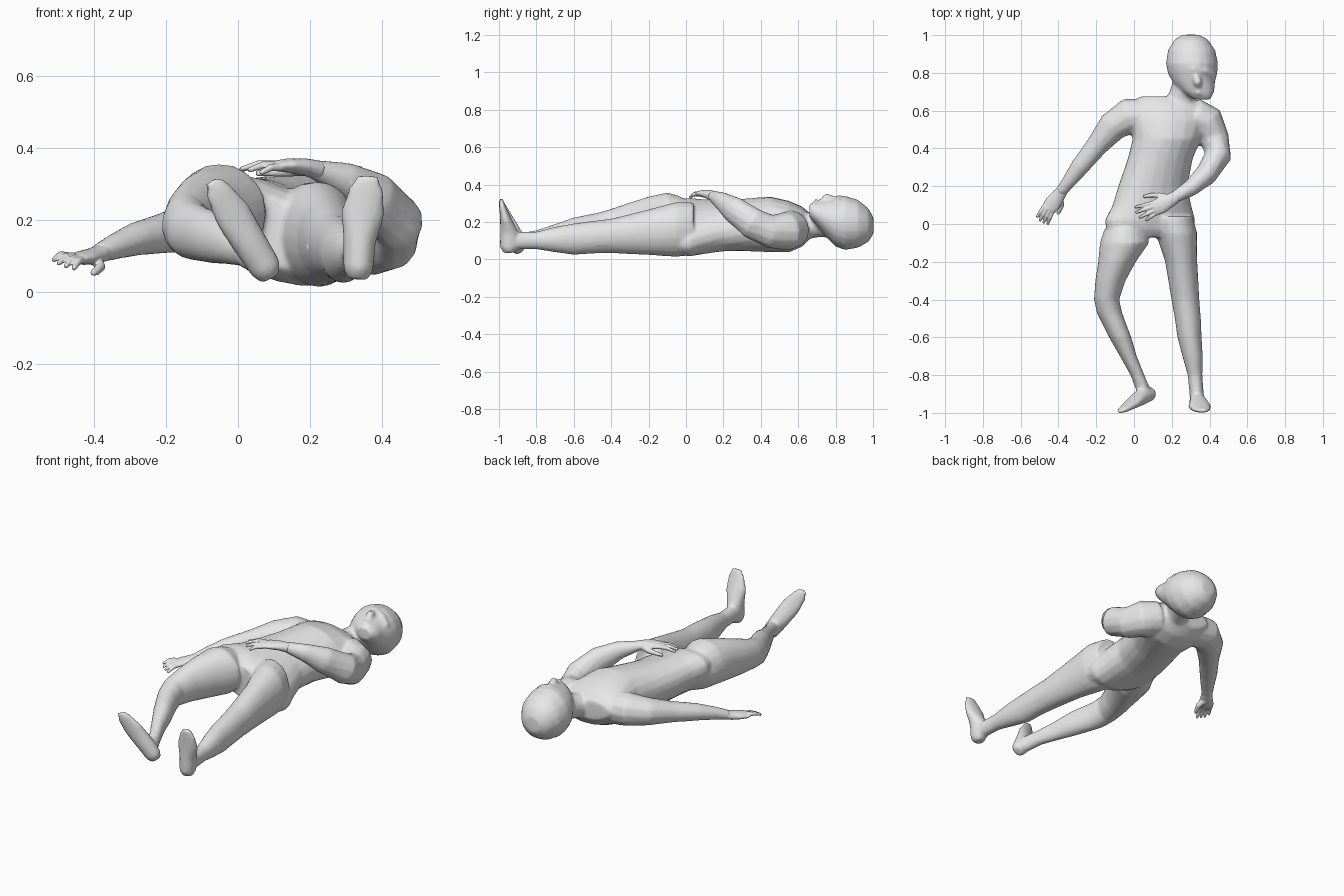
import bpy, bmesh, math
from mathutils import Vector

skin = bpy.data.materials.new("plain_grey")
skin.diffuse_color = (0.8, 0.8, 0.8, 1)


def loft(bm, rings, n=16):
    """Closed skin over elliptical rings given as (centre, half axis u, half axis v)."""
    loops = []
    for c, u, v in rings:
        loops.append([bm.verts.new(c + u * math.cos(2 * math.pi * i / n) + v * math.sin(2 * math.pi * i / n))
                      for i in range(n)])
    for a, b in zip(loops, loops[1:]):
        for i in range(n):
            j = (i + 1) % n
            bm.faces.new((a[i], a[j], b[j], b[i]))
    bm.faces.new(loops[0][::-1])
    bm.faces.new(loops[-1])


def slices(bm, rows):
    """Loft through upright slices: y, x, z, half width, half depth, roll in degrees."""
    rings = []
    for y, x, z, rx, rz, *roll in rows:
        r = math.radians(roll[0] if roll else 0)
        rings.append((Vector((x, y, z)), Vector((math.cos(r), 0, -math.sin(r))) * rx,
                      Vector((math.sin(r), 0, math.cos(r))) * rz))
    loft(bm, rings, 20)


def tube(bm, rows, up=(0, 0, 1), n=12):
    """Loft square to a path: x, y, z, half width, optional half thickness."""
    pts = [Vector(r[:3]) for r in rows]
    rings = []
    for i, r in enumerate(rows):
        t = (pts[min(i + 1, len(pts) - 1)] - pts[max(i - 1, 0)]).normalized()
        side = t.cross(Vector(up)).normalized()
        rings.append((pts[i], side * r[3], side.cross(t) * r[-1]))
    loft(bm, rings, n)


def finish(name, bm, voxel, smooth, ratio):
    """Fuse the overlapping lofts into one smooth surface."""
    bmesh.ops.recalc_face_normals(bm, faces=bm.faces)
    me = bpy.data.meshes.new(name)
    bm.to_mesh(me)
    bm.free()
    for p in me.polygons:
        p.use_smooth = True
    me.materials.append(skin)
    ob = bpy.data.objects.new(name, me)
    bpy.context.collection.objects.link(ob)
    m = ob.modifiers.new("fuse", 'REMESH')
    m.mode, m.voxel_size, m.use_smooth_shade = 'VOXEL', voxel, True
    m = ob.modifiers.new("soften", 'SMOOTH')
    m.factor, m.iterations = 0.5, smooth
    m = ob.modifiers.new("thin", 'DECIMATE')
    m.ratio = ratio


body = bmesh.new()
# torso, rolled a little onto one side
slices(body, [(-.07, .085, .172, .2, .09, 25), (-.03, .085, .172, .25, .115, 25), (.02, .085, .172, .258, .126, 25),
              (.1, .095, .175, .22, .128, 23), (.2, .10, .18, .19, .13, 20), (.35, .14, .185, .175, .14, 15),
              (.45, .175, .187, .185, .147, 12), (.55, .19, .175, .215, .135, 10),
              (.62, .185, .175, .205, .105, 8), (.675, .16, .18, .13, .055, 8)])
# neck
slices(body, [(.58, .23, .17, .11, .09), (.66, .245, .18, .073, .07), (.72, .265, .19, .07, .07), (.8, .3, .19, .08, .08)])
# head and jaw
slices(body, [(1.002, .30, .18, .045, .045), (.975, .303, .183, .09, .09), (.92, .305, .19, .125, .128),
              (.85, .307, .195, .138, .145), (.80, .31, .20, .131, .132), (.75, .317, .22, .112, .1),
              (.70, .34, .245, .085, .066), (.66, .36, .26, .045, .036)])
# brow, nose, lips
tube(body, [(.215, .80, .265, .015), (.26, .815, .305, .02), (.32, .82, .325, .02), (.375, .81, .305, .02), (.42, .79, .265, .015)])
tube(body, [(.322, .81, .318, .012), (.33, .775, .328, .018), (.338, .75, .332, .022), (.341, .737, .318, .018)])
for y in (.718, .694):
    tube(body, [(.308, y + .004, .296, .008), (.342, y, .312, .011), (.376, y - .006, .296, .008)])

# bent leg
slices(body, [(.03, -.04, .205, .08, .1), (-.04, -.05, .215, .112, .125), (-.1, -.05, .222, .13, .135),
              (-.2, -.09, .213, .1, .123), (-.3, -.125, .2, .08, .104), (-.4, -.145, .185, .067, .085),
              (-.47, -.13, .17, .067, .08), (-.6, -.073, .152, .059, .072), (-.7, -.03, .133, .045, .056),
              (-.8, .018, .113, .037, .043), (-.86, .042, .1, .038, .045), (-.905, .06, .09, .036, .045)])
tube(body, [(.09, -.892, .04, .03, .025), (.078, -.9, .065, .045, .04), (.03, -.922, .14, .05, .042),
            (-.015, -.955, .215, .054, .027), (-.055, -.982, .28, .04, .017), (-.073, -.992, .312, .022, .01)],
     up=(-.3, .95, .2))
# straight leg
slices(body, [(.04, .2, .165, .11, .14), (-.05, .225, .16, .11, .147), (-.2, .25, .145, .085, .122),
              (-.4, .272, .125, .074, .092), (-.5, .285, .118, .069, .087), (-.6, .294, .108, .064, .084),
              (-.7, .31, .106, .054, .068), (-.8, .323, .101, .039, .047), (-.88, .33, .1, .038, .047),
              (-.95, .335, .09, .038, .045)])
tube(body, [(.333, -.945, .035, .03, .03), (.335, -.946, .065, .043, .05), (.338, -.945, .14, .046, .05),
            (.348, -.965, .22, .062, .03), (.358, -.982, .285, .05, .017), (.362, -.99, .325, .028, .01)], up=(0, 1, .1))

# stretched arm
tube(body, [(.07, .57, .185, .095), (-.03, .57, .195, .096, .09), (-.115, .515, .185, .08, .075), (-.2, .41, .165, .058),
            (-.285, .305, .147, .05, .047), (-.345, .225, .125, .038, .036), (-.392, .165, .105, .03, .026)])
# arm folded over the belly
tube(body, [(.31, .57, .165, .1), (.385, .54, .15, .095, .105), (.425, .45, .15, .08, .09), (.445, .36, .19, .072, .085),
            (.38, .26, .262, .06, .075), (.3, .19, .312, .045, .05), (.2, .133, .345, .03, .025)])
finish("body", body, .01, 4, .3)


def hand(name, palm, fingers, thumb):
    bm = bmesh.new()
    tube(bm, palm)
    for base, tip in fingers:
        a, b = Vector(base), Vector(tip)
        mid = a.lerp(b, .5) + Vector((0, 0, .008))
        tube(bm, [(*a, .012), (*mid, .011), (*b, .007)], n=8)
    tube(bm, thumb, n=8)
    finish(name, bm, .004, 2, .6)


hand("resting_hand",
     [(-.375, .185, .11, .03, .026), (-.4, .15, .1, .036, .024), (-.43, .11, .095, .044, .02), (-.452, .08, .092, .04, .015)],
     [((-.475, .095, .1), (-.515, .035, .088)), ((-.462, .085, .1), (-.5, .015, .078)),
      ((-.447, .075, .095), (-.48, .005, .07)), ((-.432, .068, .09), (-.458, -.002, .064))],
     [(-.395, .14, .09, .018), (-.383, .1, .07, .015), (-.395, .07, .057, .012), (-.405, .052, .052, .008)])
hand("folded_hand",
     [(.225, .145, .338, .032, .028), (.185, .122, .348, .038, .024), (.14, .098, .352, .045, .02), (.105, .082, .351, .04, .015)],
     [((.115, .115, .352), (.005, .088, .34)), ((.108, .095, .354), (.008, .06, .342)),
      ((.112, .075, .352), (.028, .033, .338)), ((.122, .06, .347), (.062, .02, .33))],
     [(.18, .14, .34, .018), (.135, .152, .335, .015), (.09, .152, .333, .012), (.05, .145, .33, .008)])
